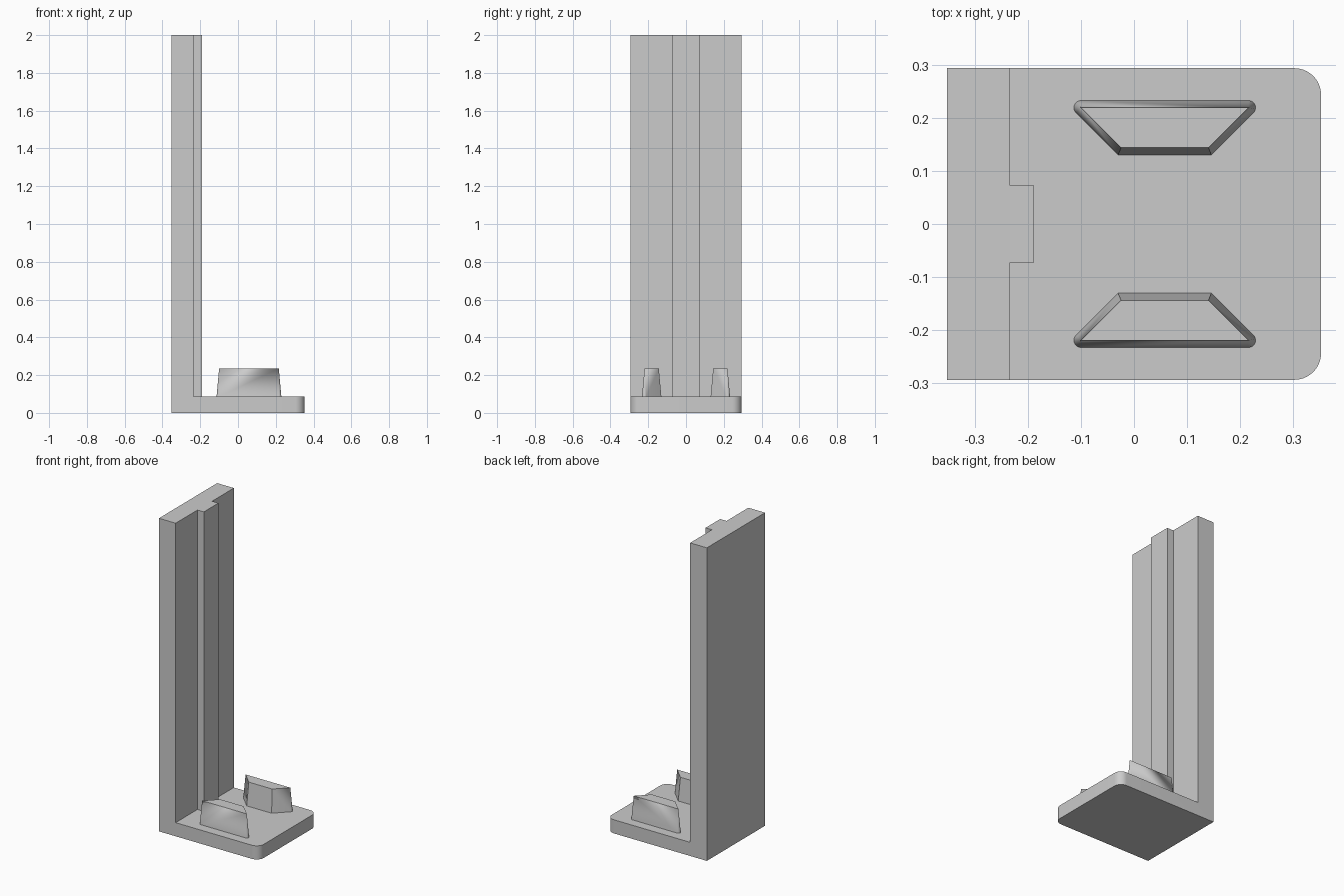
import bpy, bmesh, math
from mathutils import Vector

if "Cube" in bpy.data.objects:
    bpy.data.objects.remove(bpy.data.objects["Cube"])

grey = bpy.data.materials.new("light grey")
grey.diffuse_color = (0.6, 0.6, 0.6, 1)
grey.use_nodes = True
grey.node_tree.nodes["Principled BSDF"].inputs["Base Color"].default_value = grey.diffuse_color

BASE_Z, HALF_Y = 0.087, 0.294


def finish(name, bm):
    bmesh.ops.recalc_face_normals(bm, faces=bm.faces)
    mesh = bpy.data.meshes.new(name)
    bm.to_mesh(mesh)
    bm.free()
    mesh.materials.append(grey)
    ob = bpy.data.objects.new(name, mesh)
    bpy.context.collection.objects.link(ob)
    bpy.ops.object.select_all(action='DESELECT')
    bpy.context.view_layer.objects.active = ob
    ob.select_set(True)
    bpy.ops.object.shade_smooth_by_angle(angle=math.radians(30))
    return ob


def prism(points, direction):
    bm = bmesh.new()
    face = bm.faces.new([bm.verts.new(p) for p in points])
    ext = bmesh.ops.extrude_face_region(bm, geom=[face])
    verts = [g for g in ext["geom"] if isinstance(g, bmesh.types.BMVert)]
    bmesh.ops.translate(bm, verts=verts, vec=direction)
    return bm


# L-shaped body: tall wall and foot plate with rounded front corners
profile = [(-0.353, 0), (0.353, 0), (0.353, BASE_Z), (-0.235, BASE_Z),
           (-0.235, 2), (-0.353, 2)]
bm = prism([(x, -HALF_Y, z) for x, z in profile], (0, 2 * HALF_Y, 0))
corners = [e for e in bm.edges
           if all(v.co.x > 0.35 for v in e.verts)
           and abs(e.verts[0].co.z - e.verts[1].co.z) > 0.01]
bmesh.ops.bevel(bm, geom=corners, offset=0.05, segments=10, profile=0.5,
                affect='EDGES')
finish("wall_and_foot", bm)

# Guide rib running up the wall
rib = [(-0.235, -0.0735), (-0.19, -0.0735), (-0.19, 0.0735), (-0.235, 0.0735)]
finish("guide_rib", prism([(x, y, BASE_Z) for x, y in rib], (0, 0, 2 - BASE_Z)))


# Tapered lugs: trapezoid top, drafted sides, rounded acute corners at the foot
def lug(name, side):
    top = [Vector(p) for p in ((-0.100, 0.2195), (-0.0245, 0.144),
                               (0.1405, 0.144), (0.216, 0.2195))]
    draft, steps = 0.0135, 8
    bm = bmesh.new()

    def vert(p, z):
        return bm.verts.new((p.x, side * p.y, z))

    upper = [vert(p, 0.235) for p in top]
    fans = []
    for i, p in enumerate(top):
        normals = []
        for d in (p - top[i - 1], top[(i + 1) % 4] - p):
            normals.append(Vector((d.y, -d.x)).normalized())
        n0, n1 = normals
        if n0.dot(n1) > 0:                      # obtuse corner stays sharp
            fan = [p + (n0 + n1) * draft / (1 + n0.dot(n1))]
        else:                                   # acute corner becomes a cone
            a0, sweep = math.atan2(n0.y, n0.x), n0.angle(n1)
            fan = [p + draft * Vector((math.cos(a0 + sweep * k / steps),
                                       math.sin(a0 + sweep * k / steps)))
                   for k in range(steps + 1)]
        fans.append([vert(q, BASE_Z) for q in fan])
    for i in range(4):
        j = (i + 1) % 4
        bm.faces.new((upper[i], fans[i][-1], fans[j][0], upper[j]))
        for a, b in zip(fans[i], fans[i][1:]):
            bm.faces.new((upper[i], a, b))
    bm.faces.new(upper)
    bm.faces.new([v for fan in fans for v in fan])
    finish(name, bm)


lug("back_lug", 1)
lug("front_lug", -1)
